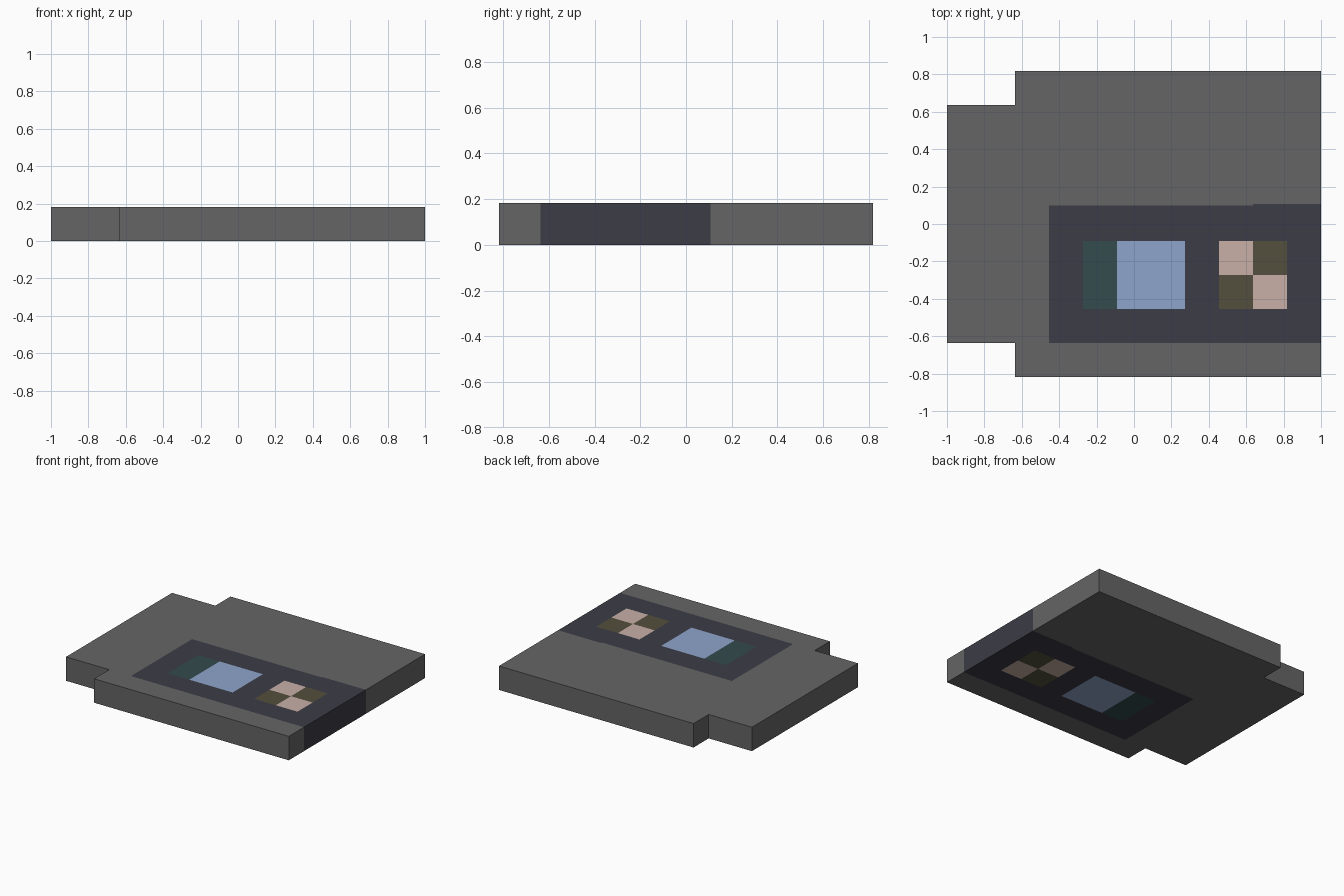
import bpy, bmesh

if "Cube" in bpy.data.objects:
    bpy.data.objects.remove(bpy.data.objects["Cube"])

U = 2 / 11                      # the model sits on an 11 x 9 unit grid
H = U                           # plate thickness
PALETTE = [
    ("grey", (0.130, 0.130, 0.130)),
    ("dark_slate", (0.045, 0.045, 0.061)),
    ("deep_teal", (0.033, 0.070, 0.074)),
    ("pale_blue", (0.275, 0.376, 0.604)),
    ("pale_pink", (0.578, 0.429, 0.386)),
    ("olive", (0.087, 0.078, 0.048)),
]
GREY, SLATE, TEAL, BLUE, PINK, OLIVE = range(6)

# Coloured areas (x0, x1, y0, y1, colour); later areas lie over earlier ones
AREAS = [
    (-5.5, 5.5, -4.5, 4.5, GREY),
    (-2.5, 3.5, -3.5, 0.54, SLATE),
    (3.5, 5.5, -3.5, 0.59, SLATE),
    (-1.5, -0.5, -2.5, -0.5, TEAL),
    (-0.5, 1.5, -2.5, -0.5, BLUE),
    (2.5, 3.5, -1.5, -0.5, PINK),
    (3.5, 4.5, -2.5, -1.5, PINK),
    (3.5, 4.5, -1.5, -0.5, OLIVE),
    (2.5, 3.5, -2.5, -1.5, OLIVE),
]
xs = sorted({a[0] for a in AREAS} | {a[1] for a in AREAS} | {-3.5})
ys = sorted({a[2] for a in AREAS} | {a[3] for a in AREAS} | {3.5})


def colour_at(x, y):
    """Colour of a point on the plate, or None outside its outline."""
    if x < -3.5 and abs(y) > 3.5:
        return None             # notched left corners
    found = None
    for x0, x1, y0, y1, c in AREAS:
        if x0 < x < x1 and y0 < y < y1:
            found = c
    return found


bm = bmesh.new()


def quad(points, colour):
    f = bm.faces.new([bm.verts.new((x * U, y * U, z)) for x, y, z in points])
    f.material_index = colour


# Top, bottom and outer walls, cell by cell, colours running through the plate
for x0, x1 in zip(xs, xs[1:]):
    for y0, y1 in zip(ys, ys[1:]):
        mx, my = (x0 + x1) / 2, (y0 + y1) / 2
        c = colour_at(mx, my)
        if c is None:
            continue
        ring = [(x0, y0), (x1, y0), (x1, y1), (x0, y1)]
        quad([(x, y, H) for x, y in ring], c)
        quad([(x, y, 0) for x, y in reversed(ring)], c)
        beyond = [(mx, y0 - .01), (x1 + .01, my), (mx, y1 + .01), (x0 - .01, my)]
        for i, p in enumerate(beyond):
            if colour_at(*p) is None:
                a, b = ring[i], ring[(i + 1) % 4]
                quad([(*a, 0), (*b, 0), (*b, H), (*a, H)], c)

bmesh.ops.remove_doubles(bm, verts=bm.verts, dist=1e-5)
mesh = bpy.data.meshes.new("inlaid_plate")
bm.to_mesh(mesh)
bm.free()
for name, rgb in PALETTE:
    m = bpy.data.materials.new(name)
    m.diffuse_color = (*rgb, 1)
    m.use_nodes = True
    m.node_tree.nodes["Principled BSDF"].inputs["Base Color"].default_value = m.diffuse_color
    mesh.materials.append(m)
plate = bpy.data.objects.new("inlaid_plate", mesh)
bpy.context.collection.objects.link(plate)
